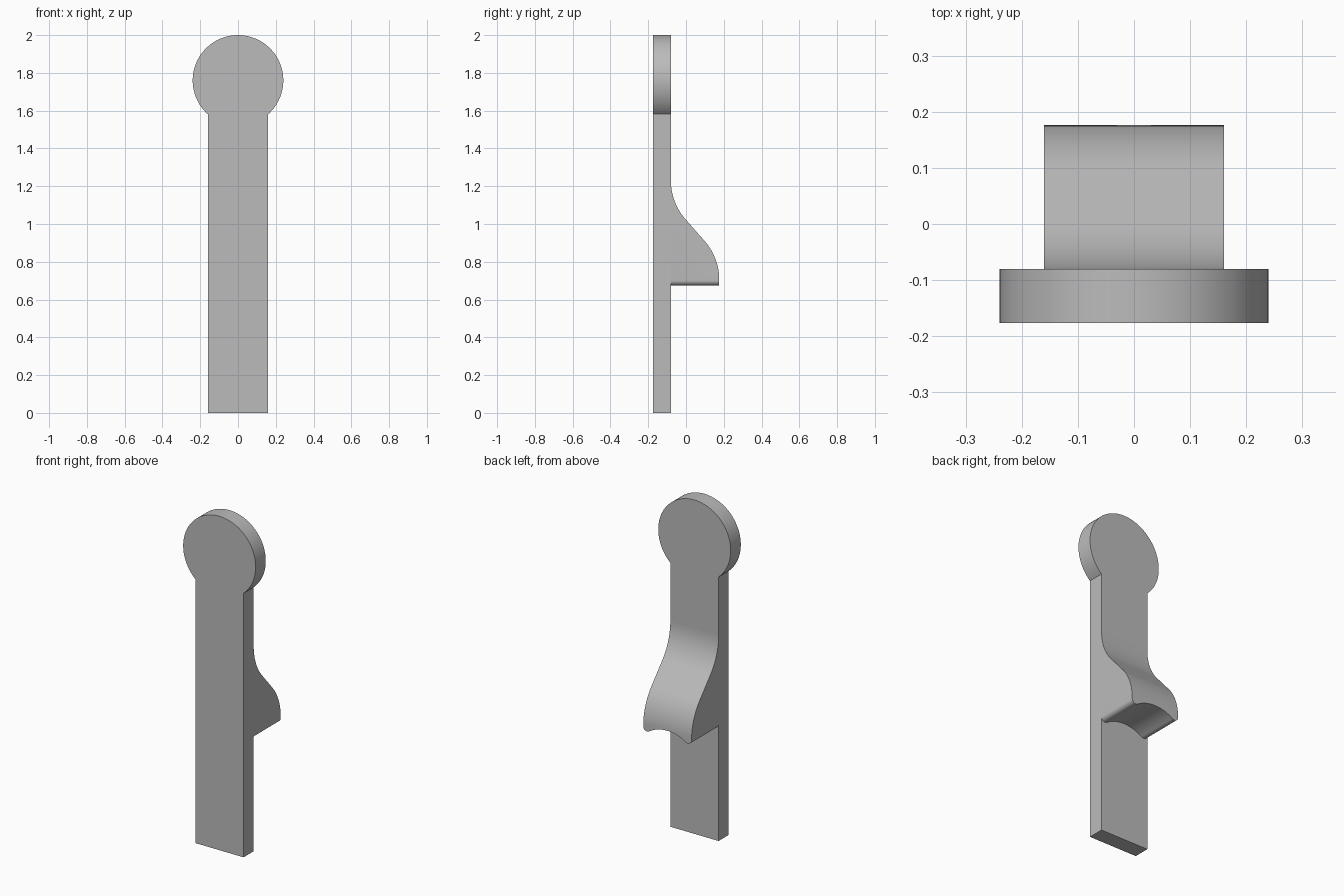
import bpy
import bmesh
from math import sin, cos, asin, atan2, radians, pi

cube = bpy.data.objects.get("Cube")
if cube:
    bpy.data.objects.remove(cube, do_unlink=True)

grey = bpy.data.materials.new("plain grey")
grey.use_nodes = True
grey.diffuse_color = (0.5, 0.5, 0.5, 1)
grey.node_tree.nodes["Principled BSDF"].inputs["Base Color"].default_value = (0.5, 0.5, 0.5, 1)

FRONT, BACK, TIP = -0.176, -0.08, 0.176
HALF = 0.16


def arc(cx, cz, r, start, end, steps):
    """Points along a circular arc, both ends included."""
    angles = [start + (end - start) * i / steps for i in range(steps + 1)]
    return [(cx + r * cos(a), cz + r * sin(a)) for a in angles]


def loft(name, sections):
    """Skin matching closed sections and cap both ends."""
    bm = bmesh.new()
    rings = [[bm.verts.new(p) for p in s] for s in sections]
    n = len(rings[0])
    for a, b in zip(rings, rings[1:]):
        for i in range(n):
            j = (i + 1) % n
            bm.faces.new((a[i], a[j], b[j], b[i]))
    bm.faces.new(rings[0])
    bm.faces.new(rings[-1])
    bmesh.ops.recalc_face_normals(bm, faces=bm.faces)
    mesh = bpy.data.meshes.new(name)
    bm.to_mesh(mesh)
    bm.free()
    mesh.materials.append(grey)
    obj = bpy.data.objects.new(name, mesh)
    bpy.context.collection.objects.link(obj)
    bpy.ops.object.select_all(action="DESELECT")
    obj.select_set(True)
    bpy.context.view_layer.objects.active = obj
    bpy.ops.object.shade_smooth_by_angle(angle=radians(30))
    return obj


# Flat bar with a round head, one continuous outline
HEAD_R = 0.24
HEAD_Z = 2 - HEAD_R
neck = asin(HALF / HEAD_R)
outline = [(-HALF, 0), (HALF, 0)]
outline += arc(0, HEAD_Z, HEAD_R, neck - pi / 2, 1.5 * pi - neck, 72)
loft("bar_with_round_head", [[(x, y, z) for x, z in outline] for y in (FRONT, BACK)])

# Side profile of the hook: concave sweep off the bar, convex sweep to the tip
SWEEP, SLOPE = 0.31, radians(40.5)
side = arc(BACK + SWEEP, 1.23, SWEEP, pi, pi + SLOPE, 14)
side += arc(TIP - SWEEP, 0.705, SWEEP, SLOPE, radians(3), 14)

# Underside across the width: shallow arch between two rounded lips
LIP_R, LIP_Z, ARCH_TOP = 0.025, 0.70, 0.715
lip_x = HALF - LIP_R
drop = ARCH_TOP - LIP_Z
arch_r = (lip_x ** 2 + drop ** 2 - LIP_R ** 2) / (2 * (LIP_R + drop))
arch_z = ARCH_TOP - arch_r
lean = atan2(LIP_Z - arch_z, lip_x)
half = arc(0, arch_z, arch_r, pi / 2, lean, 12)
half += arc(lip_x, LIP_Z, LIP_R, lean - pi, 0, 12)[1:]
under = [(-x, z) for x, z in reversed(half[1:])] + half

# Thumb hook on the back
loft("hook", [[(x, y, z) for y, z in side] + [(x, TIP, low), (x, BACK, low)]
              for x, low in under])
